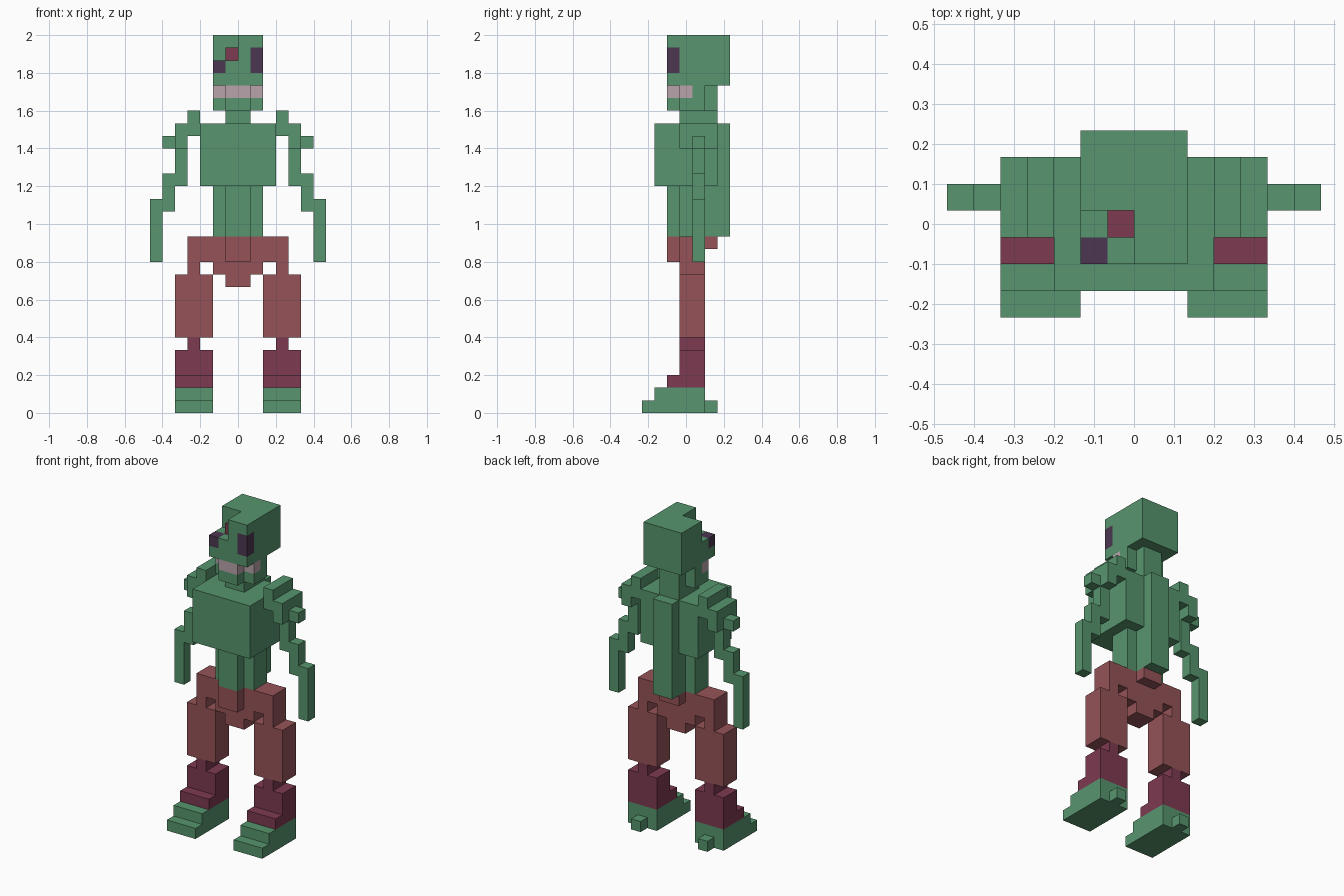
import bpy, bmesh, math

if "Cube" in bpy.data.objects:
    bpy.data.objects.remove(bpy.data.objects["Cube"], do_unlink=True)

U = 2 / 30  # edge of one building block


def material(name, rgb):
    m = bpy.data.materials.new(name)
    m.use_nodes = True
    m.diffuse_color = (*rgb, 1)
    m.node_tree.nodes["Principled BSDF"].inputs["Base Color"].default_value = (*rgb, 1)
    return m


GREEN = material("skin green", (0.095, 0.30, 0.157))
RED = material("trouser red", (0.30, 0.086, 0.098))
MAROON = material("dark maroon", (0.205, 0.042, 0.082))
PINK = material("tooth pink", (0.48, 0.37, 0.40))
PURPLE = material("eye purple", (0.072, 0.037, 0.082))


def cells(boxes):
    """Grid cells in boxes given as x0, x1, y0, y1, z0, z1 (y on half steps)."""
    return {(x, y, z)
            for x0, x1, y0, y1, z0, z1 in boxes
            for x in range(x0, x1)
            for y in range(round(y0 + 3.5), round(y1 + 3.5))
            for z in range(z0, z1)}


def blocks(name, mat, boxes, cuts=()):
    """One clean shell around the union of boxes, less the cuts."""
    solid = cells(boxes) - cells(cuts)
    bm = bmesh.new()
    verts = {}

    def vert(p):
        if p not in verts:
            verts[p] = bm.verts.new((p[0] * U, (p[1] - 3.5) * U, p[2] * U))
        return verts[p]

    for c in sorted(solid):
        for axis in range(3):
            a, b = (axis + 1) % 3, (axis + 2) % 3
            for side in (0, 1):
                near = list(c)
                near[axis] += 2 * side - 1
                if tuple(near) in solid:
                    continue
                ring = []
                for da, db in ((0, 0), (1, 0), (1, 1), (0, 1)):
                    p = list(c)
                    p[axis] += side
                    p[a] += da
                    p[b] += db
                    ring.append(vert(tuple(p)))
                bm.faces.new(ring if side else ring[::-1])
    # Merge the flat areas into large faces
    bmesh.ops.dissolve_limit(bm, angle_limit=math.radians(1),
                             verts=bm.verts[:], edges=bm.edges[:])
    me = bpy.data.meshes.new(name)
    bm.to_mesh(me)
    bm.free()
    me.materials.append(mat)
    ob = bpy.data.objects.new(name, me)
    bpy.context.collection.objects.link(ob)
    return ob


def pair(name, mat, boxes):
    """A left part (+x) and its mirrored right part."""
    blocks("left_" + name, mat, boxes)
    blocks("right_" + name, mat, [(-b[1], -b[0], *b[2:]) for b in boxes])


# Head: skull with an open wound, and the eyes set into its corners
left_eye = (1, 2, -1.5, -0.5, 27, 29)
right_eye = (-2, -1, -1.5, -0.5, 27, 28)
blocks("skull", GREEN, [(-2, 2, -1.5, 3.5, 26, 30)],
       [(-2, 0, -1.5, 0.5, 28, 30), left_eye, right_eye])
blocks("left_eye", PURPLE, [left_eye])
blocks("right_eye", PURPLE, [right_eye])
blocks("wound", MAROON, [(-1, 0, -0.5, 0.5, 28, 29)])

# Mouth
blocks("teeth", PINK, [(-1, 1, -1.5, -0.5, 25, 26), (-2, 2, -0.5, 0.5, 25, 26)])
blocks("jaw", GREEN, [(-1, 1, -1.5, -0.5, 24, 25), (-2, 2, -0.5, 1.5, 24, 25),
                      (-2, 2, 0.5, 1.5, 25, 26)])
blocks("neck", GREEN, [(-1, 1, -0.5, 2.5, 23, 24), (-1, 1, 1.5, 2.5, 24, 26)])

# Trunk
blocks("torso", GREEN, [
    (-3, 3, -2.5, 2.5, 18, 23),   # chest
    (-1, 1, -1.5, -0.5, 14, 18),  # belly
    (-2, 2, -0.5, 1.5, 14, 18),   # waist
    (-1, 1, 1.5, 3.5, 14, 23),    # spine
])

# Arms step outwards from the shoulder plates
pair("arm", GREEN, [
    (3, 4, -0.5, 2.5, 22, 24),
    (4, 5, -0.5, 2.5, 21, 23),
    (5, 6, 0.5, 1.5, 21, 22),
    (4, 5, 0.5, 1.5, 18, 21),
    (5, 6, 0.5, 1.5, 16, 19),
    (6, 7, 0.5, 1.5, 12, 17),
])

# Pelvis
blocks("pelvis", RED, [
    (-4, 4, -0.5, 1.5, 12, 14),
    (-1, 1, -1.5, -0.5, 12, 14),
    (-1, 1, 1.5, 2.5, 13, 14),
    (-2, 2, -0.5, 1.5, 11, 12),
    (-1, 1, -0.5, 1.5, 10, 11),
])

# Legs
pair("thigh", RED, [(3, 4, -0.5, 1.5, 11, 12), (2, 5, -0.5, 1.5, 6, 11)])
pair("shin", MAROON, [(3, 4, -0.5, 1.5, 5, 6), (2, 5, -0.5, 1.5, 2, 5),
                      (2, 5, -1.5, -0.5, 2, 3)])
pair("foot", GREEN, [(2, 5, -2.5, 1.5, 1, 2), (2, 5, -3.5, 1.5, 0, 1),
                     (3, 4, 1.5, 2.5, 0, 1)])
